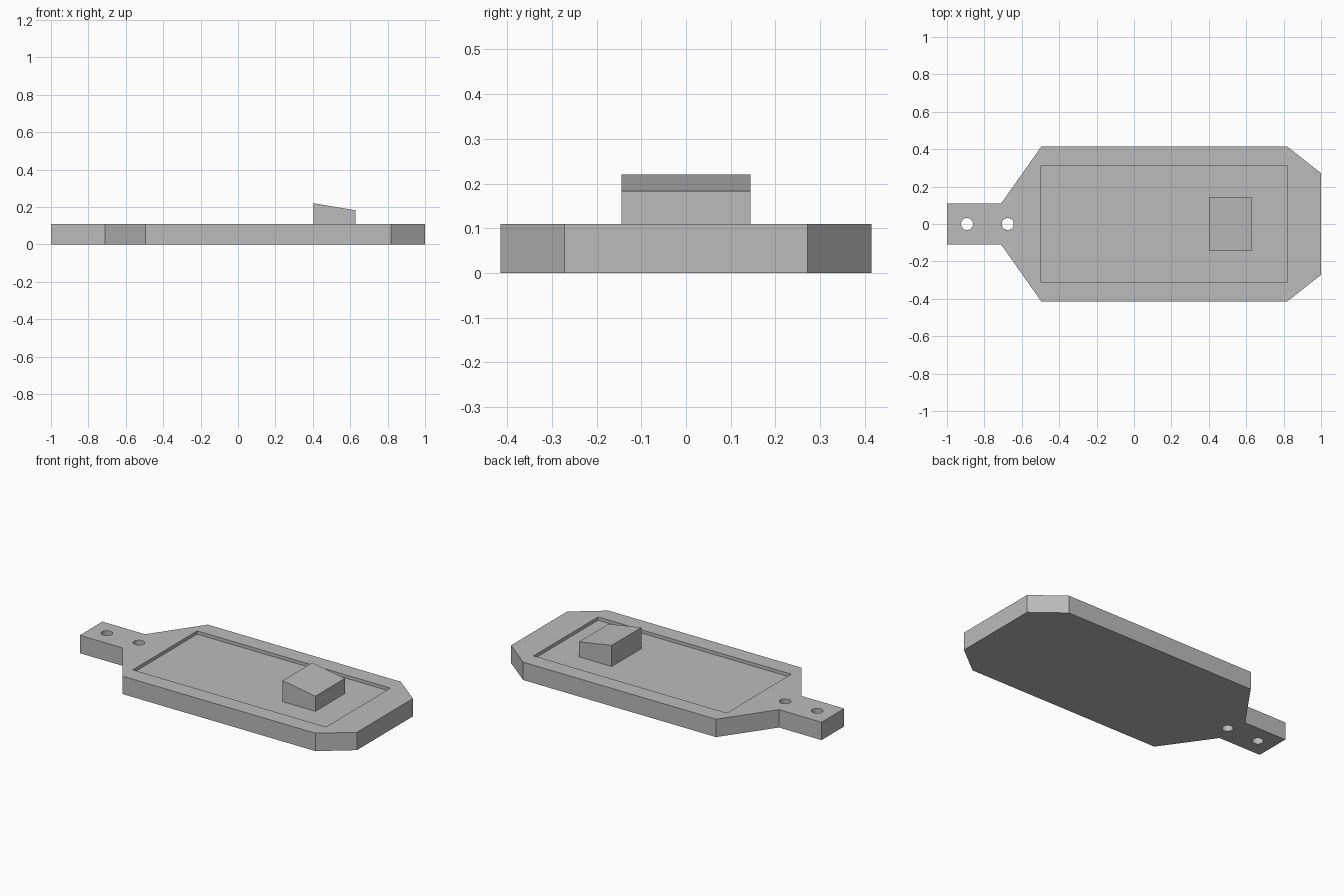
import bpy
import bmesh

if "Cube" in bpy.data.objects:
    bpy.data.objects.remove(bpy.data.objects["Cube"], do_unlink=True)

THICK = 0.11
FLOOR = 0.09

grey = bpy.data.materials.new("plain_grey")
grey.use_nodes = True
colour = (0.5, 0.5, 0.5, 1)
grey.diffuse_color = colour
grey.node_tree.nodes["Principled BSDF"].inputs["Base Color"].default_value = colour


def prism(name, points, offset):
    """Extrude a flat outline along the offset vector."""
    bm = bmesh.new()
    face = bm.faces.new([bm.verts.new(p) for p in points])
    extruded = bmesh.ops.extrude_face_region(bm, geom=[face])["geom"]
    verts = [g for g in extruded if isinstance(g, bmesh.types.BMVert)]
    bmesh.ops.translate(bm, verts=verts, vec=offset)
    bmesh.ops.recalc_face_normals(bm, faces=bm.faces)
    mesh = bpy.data.meshes.new(name)
    bm.to_mesh(mesh)
    bm.free()
    mesh.materials.append(grey)
    obj = bpy.data.objects.new(name, mesh)
    bpy.context.collection.objects.link(obj)
    return obj


def cut(target, cutter):
    """Subtract the cutter from the target and remove the cutter."""
    cutter.hide_render = True
    mod = target.modifiers.new("cut", "BOOLEAN")
    mod.operation = "DIFFERENCE"
    mod.solver = "EXACT"
    mod.object = cutter
    bpy.context.view_layer.objects.active = target
    bpy.ops.object.modifier_apply(modifier=mod.name)
    bpy.data.objects.remove(cutter, do_unlink=True)


# Body plate with narrow tab, mirrored about the long axis
half = [(-1, 0.11), (-0.71, 0.11), (-0.495, 0.415), (0.818, 0.415), (1, 0.272)]
outline = [(x, -y, 0) for x, y in half] + [(x, y, 0) for x, y in reversed(half)]
body = prism("body_plate", outline, (0, 0, THICK))

# Shallow rectangular recess in the top
x0, x1, w = -0.497, 0.818, 0.313
rect = [(x0, -w, FLOOR), (x1, -w, FLOOR), (x1, w, FLOOR), (x0, w, FLOOR)]
cut(body, prism("recess_cutter", rect, (0, 0, 0.1)))

# Two round holes through the tab
for x in (-0.893, -0.675):
    bpy.ops.mesh.primitive_cylinder_add(vertices=32, radius=0.032, depth=0.4,
                                        location=(x, 0, 0.05))
    hole = bpy.context.object
    hole.data.materials.append(grey)
    cut(body, hole)

bpy.ops.object.select_all(action="DESELECT")
body.select_set(True)
bpy.context.view_layer.objects.active = body
bpy.ops.object.shade_smooth_by_angle()

# Sloped block standing on the recess floor
side = [(0.405, -0.144, FLOOR), (0.627, -0.144, FLOOR),
        (0.627, -0.144, 0.183), (0.405, -0.144, 0.22)]
prism("sloped_block", side, (0, 0.288, 0))
